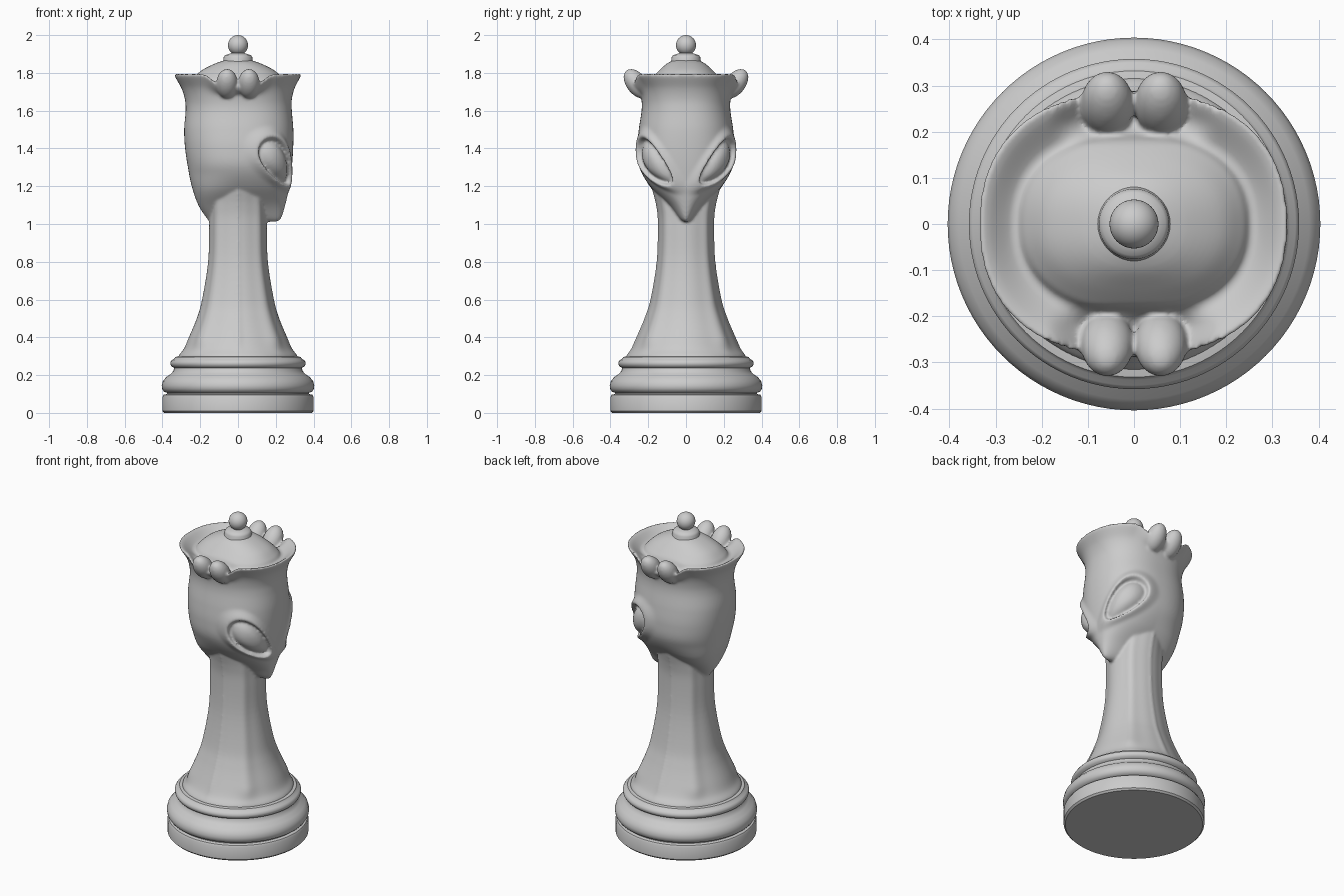
import bpy, bmesh, math
from mathutils import Matrix, Vector

cube = bpy.data.objects.get("Cube")
if cube:
    bpy.data.objects.remove(cube, do_unlink=True)

stone = bpy.data.materials.new("pale_grey_stone")
stone.use_nodes = True
GREY = (0.6, 0.6, 0.6, 1)
stone.diffuse_color = GREY
stone.node_tree.nodes["Principled BSDF"].inputs["Base Color"].default_value = GREY


def finish(bm, name):
    bmesh.ops.recalc_face_normals(bm, faces=bm.faces)
    mesh = bpy.data.meshes.new(name)
    bm.to_mesh(mesh)
    bm.free()
    mesh.materials.append(stone)
    obj = bpy.data.objects.new(name, mesh)
    bpy.context.collection.objects.link(obj)
    bpy.ops.object.select_all(action='DESELECT')
    obj.select_set(True)
    bpy.context.view_layer.objects.active = obj
    return obj


def skin(bm, rings):
    """Join rings of points into a closed tube."""
    loops = [[bm.verts.new(p) for p in ring] for ring in rings]
    n = len(loops[0])
    for a, b in zip(loops, loops[1:]):
        for i in range(n):
            j = (i + 1) % n
            bm.faces.new((a[i], a[j], b[j], b[i]))
    bm.faces.new(loops[0][::-1])
    bm.faces.new(loops[-1])


def lathe(name, profile, segments=96):
    bm = bmesh.new()
    turns = [2 * math.pi * i / segments for i in range(segments)]
    skin(bm, [[(r * math.cos(t), r * math.sin(t), z) for t in turns] for r, z in profile])
    obj = finish(bm, name)
    bpy.ops.object.shade_smooth_by_angle(angle=math.radians(40))
    return obj


def smooth_rows(rows, steps):
    """Catmull-Rom curve through the section rows."""
    pts = [rows[0]] + rows + [rows[-1]]
    out = []
    for a, b, c, d in zip(pts, pts[1:], pts[2:], pts[3:]):
        for k in range(steps):
            t = k / steps
            out.append([0.5 * (2 * q + (r - p) * t + (2 * p - 5 * q + 4 * r - s) * t * t
                               + (3 * q - p - 3 * r + s) * t ** 3)
                        for p, q, r, s in zip(a, b, c, d)])
    return out + [list(rows[-1])]


def power(v, e):
    return math.copysign(abs(v) ** e, v)


def fade(lo, hi, v):
    t = min(1, max(0, (v - lo) / (hi - lo)))
    return t * t * (3 - 2 * t)


def section(row, shape, segments=192, exponent=2.0):
    z, back, front, half = row
    ring = []
    for i in range(segments):
        t = 2 * math.pi * i / segments
        x = (front + back) / 2 + (front - back) / 2 * power(math.cos(t), 2 / exponent)
        y = half * power(math.sin(t), 2 / exponent)
        ring.append(shape(x, y, z, t))
    return ring


# Fluted neck: broad ridges on the diagonals, thin ones on the two sides
def flute(x, y, z, t):
    deg = math.degrees(t) % 90
    broad = math.exp(-((deg - 45) / 11) ** 2)
    thin = math.exp(-(min(deg, 90 - deg) / 4) ** 2) * abs(math.sin(t))
    k = 0.97 + (0.07 * broad + 0.025 * thin) * fade(0.28, 0.4, z)
    return (x * k, y * k, z)


# Raised almond rim, groove and bulging eyeball on both cheeks
def eye_relief(d):
    if d < 0.8:
        return 0.014 - 0.03 * (d / 0.8) ** 3
    if d < 1.0:
        return -0.022 + 0.042 * fade(0.8, 1.0, d)
    return 0.02 * (1 - fade(1.0, 1.4, d))


def face(x, y, z, t):
    nape = max(0, -math.cos(t)) * (1 - fade(1.05, 1.28, z))
    y *= 1 + 0.5 * nape
    # rim is notched where the crown teeth stand
    notch = (1 - fade(0.08, 0.19, abs(x))) * fade(0.17, 0.23, abs(y))
    z -= 0.06 * notch * fade(1.66, 1.78, z)
    if x > 0 and z < 1.6:
        u = -0.75 * x + 0.66 * abs(y) + 0.043
        v = z - 1.325
        along, across = (u + v) * 0.707 / 0.165, (v - u) * 0.707
        width = 0.085 * (1 + 0.3 * max(-1, min(1, along)))
        bump = eye_relief(math.hypot(along, across / width))
        out = Vector((0.66, math.copysign(0.75, y) if abs(y) > 0.01 else 0, 0)) * bump
        x, y = x + out.x, y + out.y
    return (x, y, z)


neck_rows = [(z, -r, r, h) for z, r, h in (
    (0.27, .32, .32), (0.3, .325, .325), (0.34, .295, .295), (0.4, .268, .265),
    (0.5, .225, .222), (0.6, .196, .19), (0.8, .163, .157), (1.0, .157, .15),
    (1.1, .155, .16), (1.2, .145, .185), (1.26, .1, .19))]

# Head, flared crown rim, dished top and low dome in one sweep
head_rows = [
    (1.012, -.15, .205, .015), (1.03, -.165, .228, .04), (1.1, -.21, .25, .095),
    (1.2, -.245, .272, .19), (1.3, -.265, .285, .247), (1.4, -.28, .292, .258),
    (1.5, -.285, .293, .25), (1.6, -.277, .285, .235), (1.66, -.281, .285, .236),
    (1.72, -.3, .3, .25), (1.785, -.335, .332, .288), (1.79, -.318, .316, .272),
    (1.75, -.26, .26, .205), (1.775, -.235, .235, .18), (1.815, -.19, .19, .14),
    (1.85, -.12, .12, .1), (1.87, -.06, .06, .06)]

bm = bmesh.new()
skin(bm, [section(r, flute) for r in smooth_rows(neck_rows, 6)])
skin(bm, [section(r, face, exponent=2.3) for r in smooth_rows(head_rows, 10)])

# Crown teeth: a pair of rounded fingers on each side
for side in (-1, 1):
    for x in (-0.058, 0.058):
        place = (Matrix.Translation((x, side * 0.26, 1.742))
                 @ Matrix.Rotation(-side * math.radians(38), 4, 'X')
                 @ Matrix.Diagonal((0.057, 0.055, 0.09, 1)))
        bmesh.ops.create_uvsphere(bm, u_segments=32, v_segments=20, radius=1, matrix=place)

body = finish(bm, "head_and_neck")
blend = body.modifiers.new("blend", 'REMESH')
blend.mode = 'VOXEL'
blend.voxel_size = 0.0075
blend.use_smooth_shade = True
soften = body.modifiers.new("soften", 'SMOOTH')
soften.factor = 0.5
soften.iterations = 4

# Turned base
lathe("base", [
    (.39, 0), (.4, .01), (.4, .085), (.394, .096), (.375, .1), (.375, .106),
    (.392, .112), (.402, .128), (.404, .145), (.398, .168), (.38, .19), (.355, .207),
    (.342, .222), (.338, .238), (.352, .245), (.358, .257), (.358, .268), (.35, .28),
    (.338, .286), (.332, .296), (.3, .302)])

# Collar and ball on top
lathe("finial_collar", [(.085, 1.85), (.077, 1.868), (.076, 1.882), (.068, 1.894), (.05, 1.9),
                        (.035, 1.905)], 64)
ball = [(0.053 * math.sin(a), 1.947 - 0.053 * math.cos(a))
        for a in (math.pi * (0.01 + 0.98 * i / 24) for i in range(25))]
lathe("finial_ball", ball, 48)
